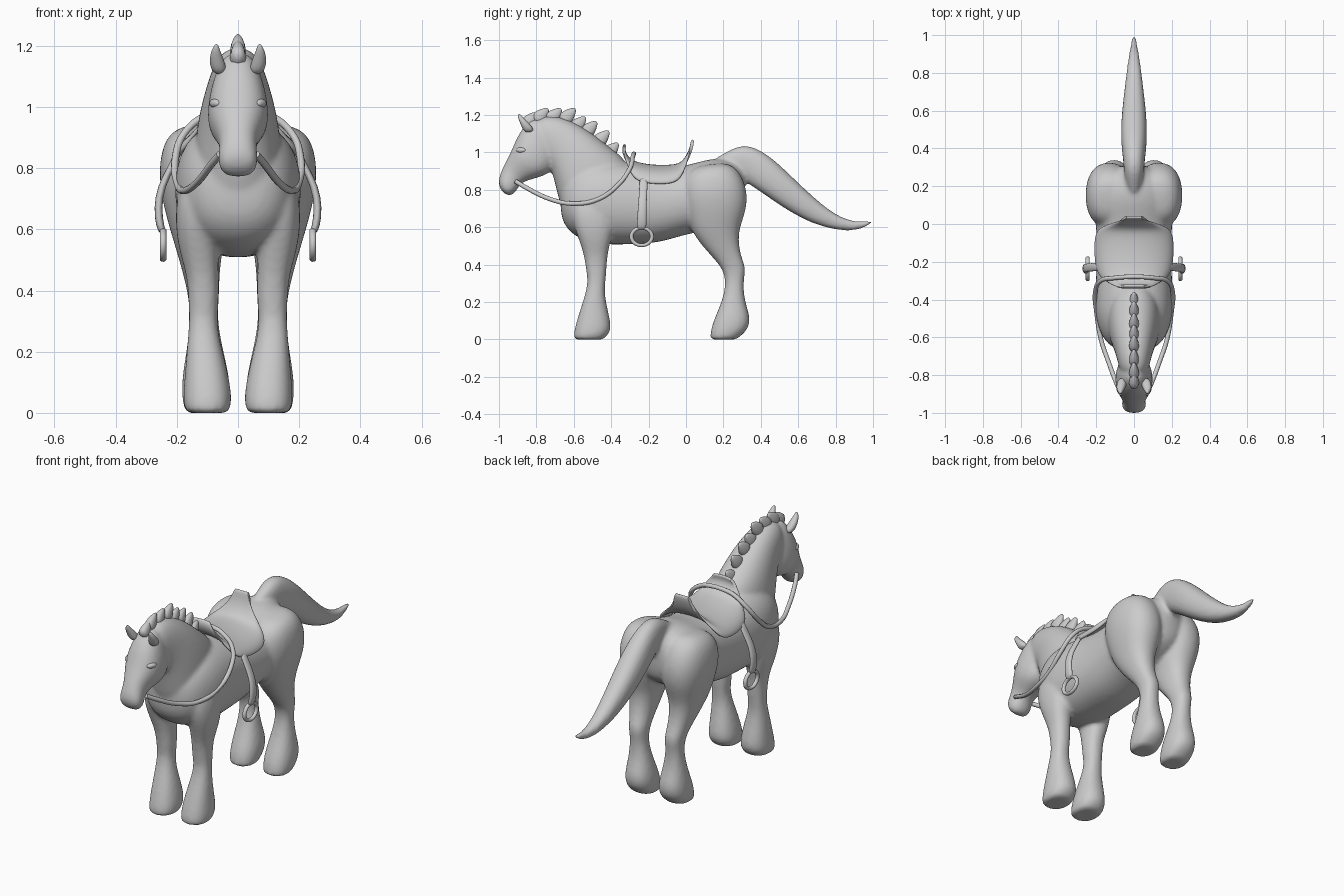
import bpy, bmesh, math
from mathutils import Vector, Matrix


def loft(bm, secs, n=2.3, seg=16):
    """Skin rings; each section = (y1, z1, y2, z2, half width, centre x)."""
    rings = []
    for y1, z1, y2, z2, w, cx in secs:
        c = Vector((cx, (y1 + y2) / 2, (z1 + z2) / 2))
        h = Vector((0, (y1 - y2) / 2, (z1 - z2) / 2))
        ring = []
        for i in range(seg):
            a = 2 * math.pi * i / seg
            co, si = math.cos(a), math.sin(a)
            px = math.copysign(abs(co) ** (2 / n), co)
            py = math.copysign(abs(si) ** (2 / n), si)
            ring.append(bm.verts.new(c + h * py + Vector((w * px, 0, 0))))
        rings.append(ring)
    for a, b in zip(rings, rings[1:]):
        for i in range(seg):
            j = (i + 1) % seg
            bm.faces.new((a[i], a[j], b[j], b[i]))
    bm.faces.new(rings[0])
    bm.faces.new(rings[-1])


def centred(secs):
    return [s + (0,) for s in secs]


def sided(secs, s):
    return [(*q[:5], q[5] * s) for q in secs]


def finish(name, bm, subsurf=0):
    bmesh.ops.recalc_face_normals(bm, faces=bm.faces)
    me = bpy.data.meshes.new(name)
    bm.to_mesh(me)
    bm.free()
    for p in me.polygons:
        p.use_smooth = True
    ob = bpy.data.objects.new(name, me)
    bpy.context.collection.objects.link(ob)
    if subsurf:
        m = ob.modifiers.new("subsurf", 'SUBSURF')
        m.levels = m.render_levels = subsurf
    return ob


# Section tables
torso = centred([
    (-.675, .80, -.67, .66, .06), (-.65, .88, -.64, .59, .14), (-.56, .95, -.57, .53, .19),
    (-.45, .97, -.44, .50, .215), (-.30, .95, -.30, .505, .205), (-.15, .92, -.15, .51, .20),
    (0, .93, 0, .56, .205), (.10, .965, .08, .57, .215), (.20, .975, .18, .61, .19),
    (.29, .94, .27, .66, .12), (.32, .87, .31, .72, .05)])
neck = centred([
    (-.27, .93, -.52, .60, .12), (-.38, 1.01, -.66, .66, .15), (-.50, 1.11, -.69, .78, .13),
    (-.62, 1.18, -.71, .87, .105), (-.73, 1.205, -.73, .93, .088), (-.82, 1.18, -.78, .95, .07)])
head = centred([
    (-.80, 1.20, -.70, 1.10, .05), (-.86, 1.155, -.68, .98, .085), (-.905, 1.085, -.71, .90, .102),
    (-.93, 1.02, -.765, .87, .10), (-.955, .97, -.83, .855, .076), (-.98, .92, -.885, .835, .058),
    (-1.0, .87, -.90, .80, .068), (-1.005, .83, -.93, .768, .062), (-.985, .79, -.955, .77, .035)])
tail = centred([
    (.12, .95, .20, .86, .03), (.20, .995, .25, .88, .045), (.29, 1.045, .29, .87, .055),
    (.375, 1.03, .33, .83, .06), (.475, .963, .39, .795, .07), (.607, .832, .50, .715, .07),
    (.767, .685, .67, .615, .05), (.874, .635, .848, .575, .033), (.94, .63, .935, .588, .02),
    (1.005, .64, 1.005, .622, .008)])
hind_leg = [
    (.06, .93, .20, .95, .07, .11), (-.01, .88, .28, .92, .115, .13), (-.03, .77, .335, .80, .132, .133),
    (0, .66, .325, .68, .115, .13), (.03, .57, .275, .57, .085, .13), (.11, .47, .295, .44, .06, .12),
    (.195, .385, .325, .38, .052, .112), (.215, .30, .305, .31, .044, .112),
    (.19, .20, .315, .20, .062, .108), (.145, .10, .348, .12, .08, .105),
    (.128, .04, .335, .05, .08, .105), (.13, 0, .27, 0, .068, .105), (.135, 0, .26, 0, .06, .105)]
front_leg = [
    (-.60, .78, -.40, .78, .065, .12), (-.62, .66, -.37, .66, .075, .135),
    (-.58, .55, -.40, .53, .068, .13), (-.545, .45, -.42, .45, .052, .115),
    (-.535, .37, -.425, .36, .051, .112), (-.525, .31, -.43, .31, .046, .114),
    (-.54, .24, -.435, .25, .052, .113), (-.57, .15, -.42, .17, .067, .105),
    (-.597, .06, -.398, .08, .08, .10), (-.602, .02, -.405, .035, .08, .10),
    (-.598, 0, -.44, 0, .07, .10), (-.59, 0, -.45, 0, .06, .10)]

# Horse skin: all limbs fused into one smooth surface
bm = bmesh.new()
for part in (torso, neck, head, tail):
    loft(bm, part)
for s in (1, -1):
    loft(bm, sided(hind_leg, s))
    loft(bm, sided(front_leg, s))
skin = finish("horse_skin", bm, 2)
rm = skin.modifiers.new("fuse", 'REMESH')
rm.mode = 'VOXEL'
rm.voxel_size = .011
rm.use_smooth_shade = True
sm = skin.modifiers.new("soften", 'SMOOTH')
sm.factor, sm.iterations = .5, 6

# Ears
bm = bmesh.new()
for s in (1, -1):
    loft(bm, sided([
        (-.865, 1.10, -.80, 1.11, .028, .058), (-.885, 1.15, -.835, 1.155, .026, .07),
        (-.90, 1.185, -.87, 1.185, .015, .073), (-.90, 1.207, -.887, 1.207, .004, .07)], s), seg=10)
finish("ears", bm, 2)

# Mane: row of backswept tufts along the crest
bm = bmesh.new()
for ty, tz in [(-.79, 1.215), (-.74, 1.235), (-.67, 1.235), (-.595, 1.235), (-.54, 1.19),
               (-.48, 1.165), (-.415, 1.115), (-.365, 1.05)]:
    loft(bm, centred([
        (ty - .10, tz - .04, ty - .04, tz - .11, .032), (ty - .06, tz - .008, ty - .005, tz - .065, .026),
        (ty - .015, tz + .004, ty + .006, tz - .022, .012), (ty, tz + .005, ty + .008, tz - .008, .004)]), seg=10)
finish("mane", bm, 1)

# Eyes
bm = bmesh.new()
for s in (1, -1):
    m = Matrix.Translation((s * .074, -.882, 1.012)) @ Matrix.Rotation(s * -.45, 4, 'Z')
    bmesh.ops.create_uvsphere(bm, u_segments=16, v_segments=10, radius=1,
                              matrix=m @ Matrix.Diagonal((.016, .03, .015, 1)))
finish("eyes", bm)

# Saddle: rows of (y, centre z, half width, edge z) from pommel to cantle
rows = [(-.325, 1.045, .05, 1.04), (-.335, 1.02, .085, 1.0), (-.325, .985, .105, .96),
        (-.295, .955, .15, .89), (-.265, .94, .19, .845), (-.18, .925, .205, .83),
        (-.08, .925, .205, .83), (-.03, .935, .19, .855), (-.005, .96, .13, .92),
        (.015, .99, .075, .98), (.03, 1.03, .055, 1.03), (.036, 1.07, .04, 1.07)]
bm = bmesh.new()
grid = []
for y, zc, hw, ze in rows:
    angs = [math.pi / 2 * (k / 6 - 1) for k in range(13)]
    grid.append([bm.verts.new((hw * math.sin(a), y, ze + (zc - ze) * math.cos(a))) for a in angs])
for a, b in zip(grid, grid[1:]):
    for i in range(12):
        bm.faces.new((a[i], a[i + 1], b[i + 1], b[i]))
saddle = finish("saddle", bm)
so = saddle.modifiers.new("thickness", 'SOLIDIFY')
so.thickness, so.offset = .018, 0
ss = saddle.modifiers.new("subsurf", 'SUBSURF')
ss.levels = ss.render_levels = 2

# Stirrup straps and rings
bm = bmesh.new()
for s in (1, -1):
    loft(bm, sided([
        (-.25, .87, -.205, .87, .012, .185), (-.25, .81, -.205, .81, .013, .215),
        (-.255, .74, -.21, .74, .013, .252), (-.26, .67, -.21, .67, .013, .263),
        (-.265, .61, -.21, .61, .014, .255), (-.26, .585, -.215, .585, .012, .245)], s), seg=12)
finish("stirrup_straps", bm, 1)
for s in (1, -1):
    bpy.ops.mesh.primitive_torus_add(major_segments=32, minor_segments=10, major_radius=.055,
                                     minor_radius=.011, location=(s * .245, -.237, .55),
                                     rotation=(0, math.pi / 2, 0))
    ring = bpy.context.object
    ring.name = "stirrup_ring"
    ring.scale = (.85, 1, 1)
    bpy.ops.object.shade_smooth()

# Reins: one tube from mouth, round the shoulders and over the withers
half = [(.06, -.91, .845), (.085, -.86, .815), (.135, -.73, .752), (.175, -.61, .727), (.198, -.47, .75),
        (.205, -.36, .83), (.175, -.30, .915), (.10, -.285, .975), (.04, -.28, .99)]
path = half + [(-x, y, z) for x, y, z in reversed(half)]
cu = bpy.data.curves.new("reins", 'CURVE')
cu.dimensions = '3D'
cu.bevel_depth, cu.bevel_resolution, cu.use_fill_caps = .012, 3, True
sp = cu.splines.new('BEZIER')
sp.bezier_points.add(len(path) - 1)
for p, co in zip(sp.bezier_points, path):
    p.co = co
    p.handle_left_type = p.handle_right_type = 'AUTO'
sp.resolution_u = 6
bpy.context.collection.objects.link(bpy.data.objects.new("reins", cu))
